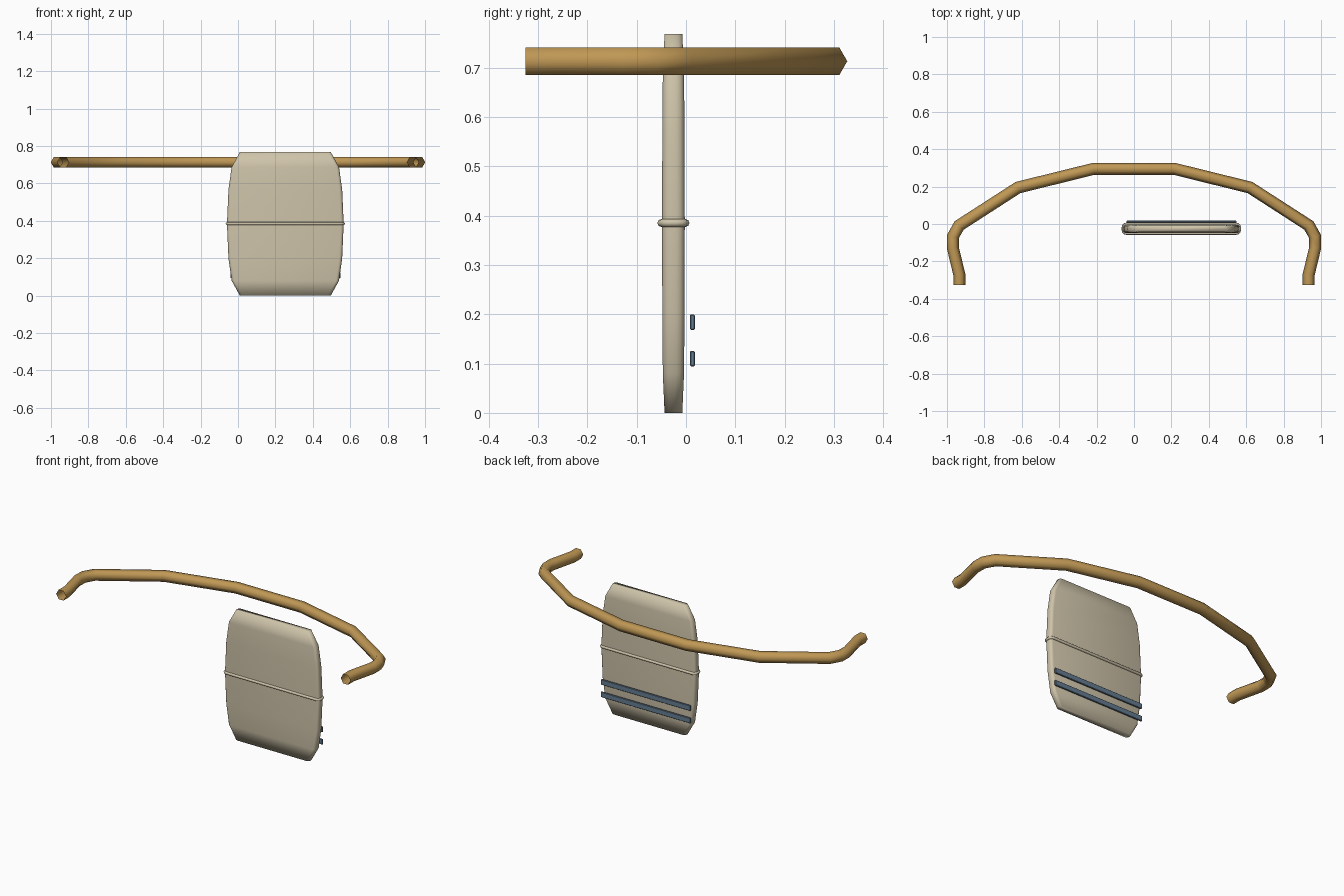
import bpy, bmesh, math
from mathutils import Vector

if "Cube" in bpy.data.objects:
    bpy.data.objects.remove(bpy.data.objects["Cube"])


def material(name, rgb):
    m = bpy.data.materials.new(name)
    m.diffuse_color = (*rgb, 1)
    m.use_nodes = True
    m.node_tree.nodes["Principled BSDF"].inputs["Base Color"].default_value = m.diffuse_color
    return m


wood = material("golden_brown", (0.52, 0.31, 0.09))
cloth = material("beige_cloth", (0.62, 0.55, 0.40))
blue = material("slate_blue", (0.13, 0.20, 0.28))


def finish(name, bm, mat, smooth=True):
    bmesh.ops.recalc_face_normals(bm, faces=bm.faces)
    me = bpy.data.meshes.new(name)
    bm.to_mesh(me)
    bm.free()
    me.materials.append(mat)
    for p in me.polygons:
        p.use_smooth = smooth
    ob = bpy.data.objects.new(name, me)
    bpy.context.collection.objects.link(ob)
    return ob


def loft(bm, rings, closed=False):
    """Skin a list of closed vertex rings."""
    vs = [[bm.verts.new(p) for p in r] for r in rings]
    n = len(vs[0])
    pairs = list(zip(vs, vs[1:])) + ([(vs[-1], vs[0])] if closed else [])
    for a, b in pairs:
        for i in range(n):
            j = (i + 1) % n
            bm.faces.new((a[i], a[j], b[j], b[i]))
    return vs


def sweep(bm, path, z, r, sides, closed=False):
    """Sweep a polygon section along a level path with mitred corners."""
    pts = [Vector(p) for p in path]
    n = len(pts)
    rings = []
    for i, p in enumerate(pts):
        a = pts[(i - 1) % n] if closed or i else p
        b = pts[(i + 1) % n] if closed or i < n - 1 else p
        d1, d2 = p - a, b - p
        d1 = d1.normalized() if d1.length else d2.normalized()
        d2 = d2.normalized() if d2.length else d1
        t = (d1 + d2).normalized()
        side = Vector((t.y, -t.x)) / max(t.dot(d1), 0.5)
        ring = []
        for k in range(sides):
            q = 2 * math.pi * k / sides
            c = p + side * (r * math.cos(q))
            ring.append((c.x, c.y, z + r * math.sin(q)))
        rings.append(ring)
    loft(bm, rings, closed)


def rounded_rect(cx, cy, hx, hy, r, seg=3):
    pts = []
    for k, (sx, sy) in enumerate(((1, 1), (-1, 1), (-1, -1), (1, -1))):
        for s in range(seg + 1):
            q = math.pi / 2 * (k + s / seg)
            pts.append((cx + sx * (hx - r) + r * math.cos(q),
                        cy + sy * (hy - r) + r * math.sin(q)))
    return pts


# Shoulder yoke: open-ended six-sided tube, mirrored path
half = [(0.215, 0.295), (0.62, 0.195), (0.935, -0.008), (0.968, -0.067),
        (0.969, -0.125), (0.934, -0.27), (0.934, -0.325)]
path = [(-x, y) for x, y in reversed(half)] + half
bm = bmesh.new()
sweep(bm, path, 0.713, 0.032, 6)
finish("curved_pole", bm, wood)

# Flat bag body: rounded sections, widest in the middle
CX, CY = 0.253, -0.0255
lower = [(0.0, 0.243, 0.018), (0.08, 0.287, 0.0215), (0.20, 0.304, 0.0225)]
levels = lower + [(0.384, 0.312, 0.023)] + \
    [(0.768 - z, w, d) for z, w, d in reversed(lower)]
bm = bmesh.new()
rings = [[(x, y, z) for x, y in rounded_rect(CX, CY, w, d, 0.016)]
         for z, w, d in levels]
vs = loft(bm, rings)
bm.faces.new(vs[0])
bm.faces.new(vs[-1])
finish("bag_body", bm, cloth)

# Piping around the middle
bm = bmesh.new()
sweep(bm, rounded_rect(CX, CY, 0.311, 0.0245, 0.018), 0.385, 0.008, 8, True)
finish("middle_piping", bm, cloth)

# Two bars behind the bag
for name, z in (("lower_bar", 0.110), ("upper_bar", 0.184)):
    bm = bmesh.new()
    bmesh.ops.create_cube(bm, size=1)
    for v in bm.verts:
        v.co = Vector((0.254 + v.co.x * 0.588, 0.013 + v.co.y * 0.010,
                       z + v.co.z * 0.031))
    bmesh.ops.bevel(bm, geom=bm.edges[:], offset=0.002, segments=1,
                    affect='EDGES')
    finish(name, bm, blue, False)
